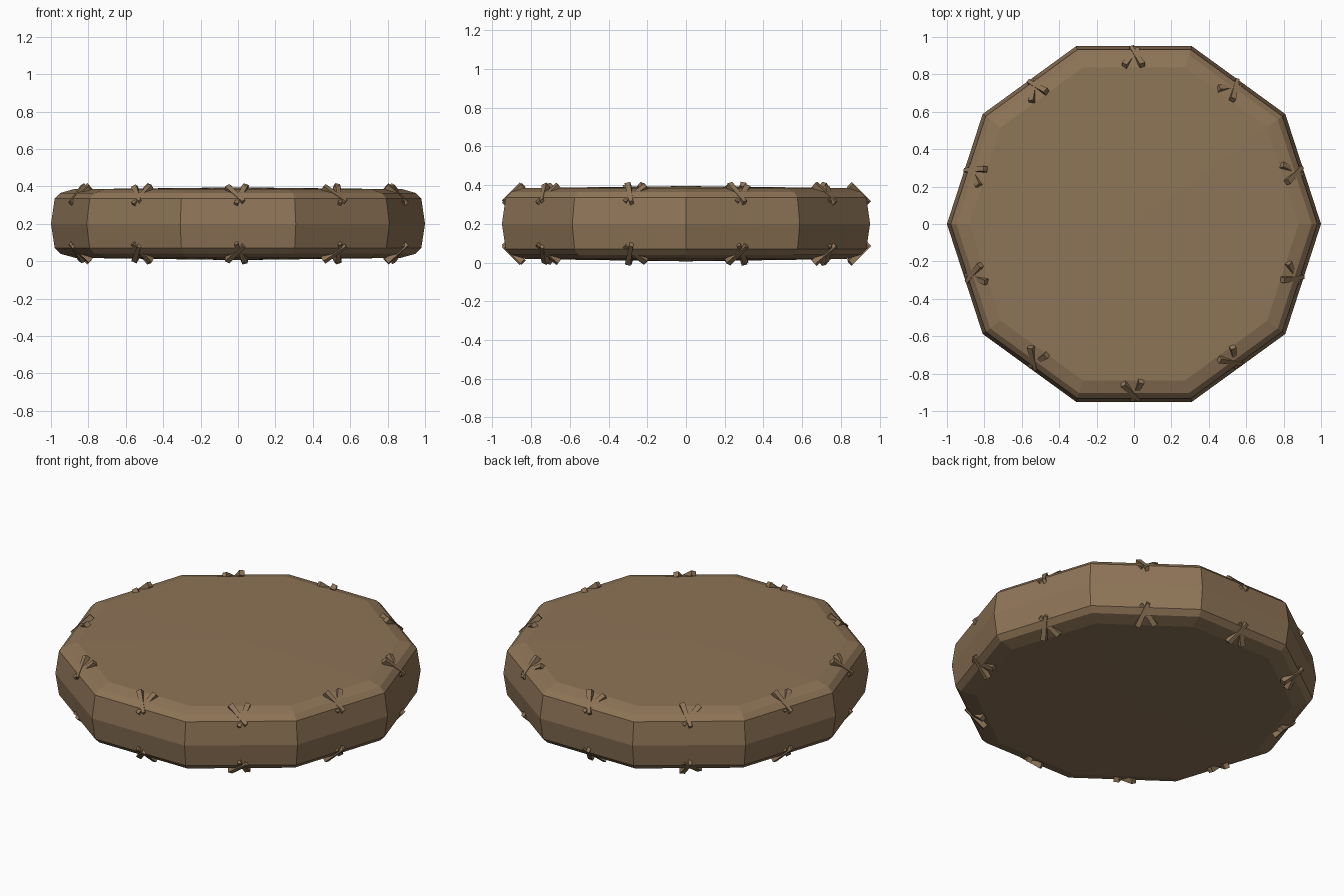
import bpy, bmesh, math, random
from mathutils import Vector, Matrix

if "Cube" in bpy.data.objects:
    bpy.data.objects.remove(bpy.data.objects["Cube"])

random.seed(4)
SIDES = 10


def material(name, rgb):
    m = bpy.data.materials.new(name)
    m.diffuse_color = (*rgb, 1)
    m.use_nodes = True
    m.node_tree.nodes["Principled BSDF"].inputs["Base Color"].default_value = m.diffuse_color
    return m


def finish(bm, name, mat):
    bmesh.ops.recalc_face_normals(bm, faces=bm.faces)
    me = bpy.data.meshes.new(name)
    bm.to_mesh(me)
    bm.free()
    me.materials.append(mat)
    ob = bpy.data.objects.new(name, me)
    bpy.context.collection.objects.link(ob)
    return ob


brown = material("brown leather", (0.27, 0.175, 0.095))

# Cushion body: ten-sided lathe of a rounded slab profile
profile = [(0.87, 0.018), (0.95, 0.04), (0.98, 0.07), (1.0, 0.2),
           (0.98, 0.335), (0.95, 0.365), (0.88, 0.385)]
bm = bmesh.new()
rings = []
for r, z in profile:
    rings.append([bm.verts.new((r * math.cos(2 * math.pi * i / SIDES),
                                r * math.sin(2 * math.pi * i / SIDES), z))
                  for i in range(SIDES)])
low, high = bm.verts.new((0, 0, 0.006)), bm.verts.new((0, 0, 0.395))
for i in range(SIDES):
    j = (i + 1) % SIDES
    for a, b in zip(rings, rings[1:]):
        bm.faces.new((a[i], a[j], b[j], b[i]))
    bm.faces.new((rings[0][j], rings[0][i], low))
    bm.faces.new((rings[-1][i], rings[-1][j], high))
finish(bm, "cushion_body", brown)

# Crossed stitches on the upper and lower bevel of every side
bm = bmesh.new()
for up in (1, -1):
    for k in range(SIDES):
        a = math.pi / SIDES * (2 * k + 1)
        out = Vector((math.cos(a), math.sin(a), 0))
        along = Vector((-math.sin(a), math.cos(a), 0))
        n = (out + Vector((0, 0, up))).normalized()
        s = (out - Vector((0, 0, up))).normalized()
        centre = out * 0.893 + Vector((0, 0, 0.2 + up * 0.152))
        twist = random.uniform(-0.25, 0.25)
        for side in (1, -1):
            ang = side * 0.5 + twist
            d = s * math.cos(ang) + along * math.sin(ang)
            w = n.cross(d)
            c = centre - along * side * 0.014 + n * (0.004 * side)
            m = Matrix((w, d, n)).transposed().to_4x4()
            m.translation = c
            new = bmesh.ops.create_cube(bm, size=1)["verts"]
            for v in new:
                taper = 0.02 if v.co.y > 0 else 0.03
                v.co = Vector((v.co.x * taper, v.co.y * 0.145, v.co.z * 0.03))
                v.co = m @ v.co
finish(bm, "rim_stitches", brown)
